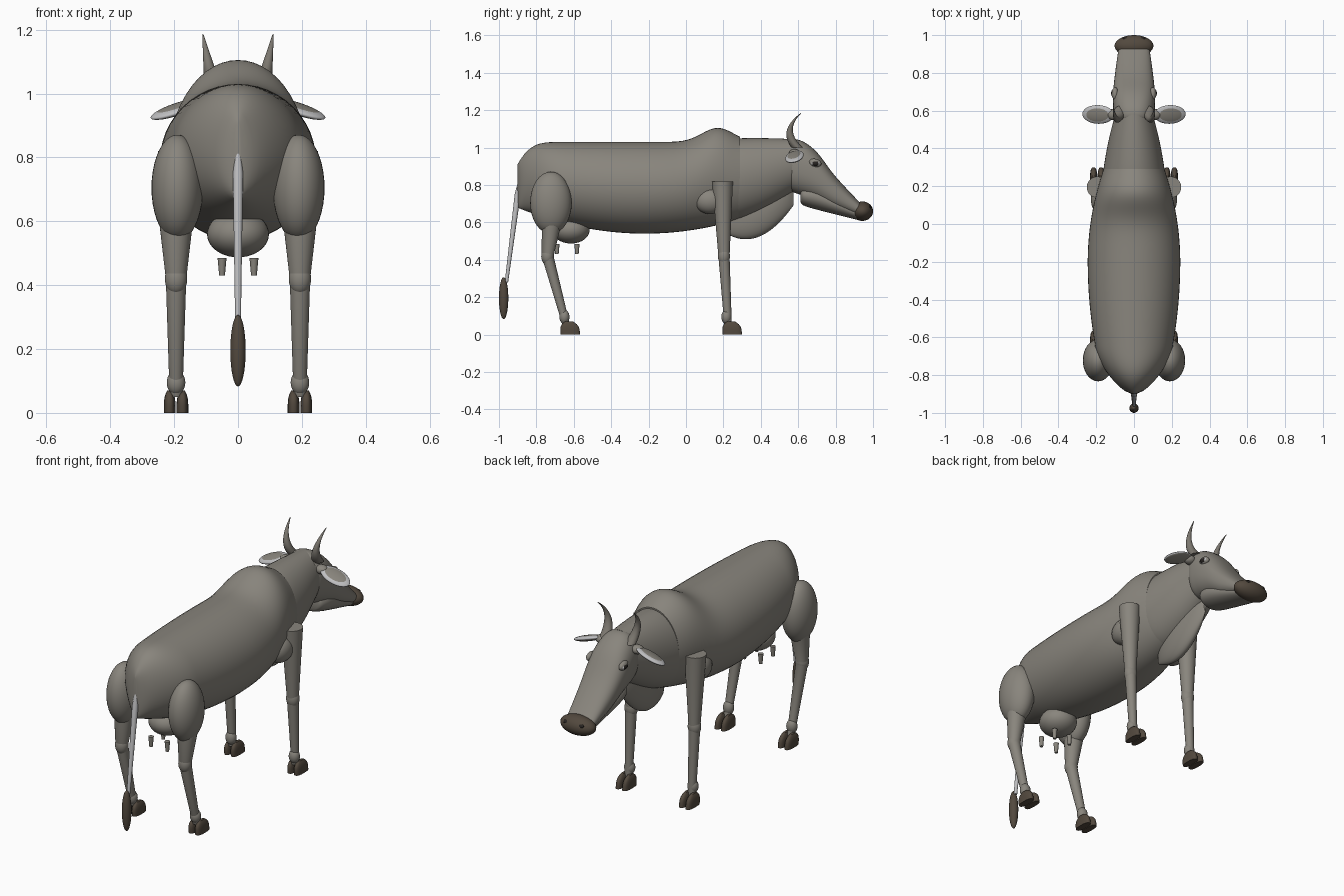
import bpy, bmesh, math
from mathutils import Matrix, Vector

if "Cube" in bpy.data.objects:
    bpy.data.objects.remove(bpy.data.objects["Cube"], do_unlink=True)


def material(name, *rgb):
    mat = bpy.data.materials.new(name)
    mat.use_nodes = True
    mat.diffuse_color = (*rgb, 1)
    bsdf = mat.node_tree.nodes["Principled BSDF"]
    bsdf.inputs["Base Color"].default_value = (*rgb, 1)
    bsdf.inputs["Roughness"].default_value = 0.8
    return mat


HIDE = material("grey hide", 0.25, 0.235, 0.205)
HORN = material("horn grey", 0.2, 0.185, 0.16)
DARK = material("dark brown", 0.085, 0.066, 0.048)
PALE = material("pale grey", 0.52, 0.52, 0.53)
BLACK = material("near black", 0.02, 0.017, 0.015)


def finish(name, bm, *materials):
    bmesh.ops.recalc_face_normals(bm, faces=bm.faces)
    mesh = bpy.data.meshes.new(name)
    bm.to_mesh(mesh)
    bm.free()
    for mat in materials:
        mesh.materials.append(mat)
    part = bpy.data.objects.new(name, mesh)
    bpy.context.collection.objects.link(part)
    bpy.ops.object.select_all(action="DESELECT")
    part.select_set(True)
    bpy.context.view_layer.objects.active = part
    bpy.ops.object.shade_smooth_by_angle(angle=math.radians(50))


def smoothed(stations, steps):
    """Catmull-Rom points between the given stations."""
    points = [Vector(s) for s in stations]
    padded = [points[0], *points, points[-1]]
    result = []
    for before, start, end, after in zip(padded, padded[1:], padded[2:], padded[3:]):
        for k in range(steps):
            t = k / steps
            lean_in, lean_out = (end - before) / 2, (after - start) / 2
            ease = t * t * (3 - 2 * t)
            result.append(start.lerp(end, ease) + lean_in * t * (1 - t) ** 2
                          - lean_out * t * t * (1 - t))
    return result + [points[-1]]


def loft(name, stations, mat, upright=True, sides=32, power=1):
    """Stations are (x, y, z, half width, half depth or height)."""
    bm = bmesh.new()
    rings = []
    for x, y, z, width, depth in stations:
        ring = []
        for i in range(sides):
            angle = math.tau * i / sides
            u, v = (math.copysign(abs(w) ** power, w)
                    for w in (math.cos(angle), math.sin(angle)))
            offset = (width * u, depth * v, 0) if upright else (width * u, 0, depth * v)
            ring.append(bm.verts.new(Vector((x, y, z)) + Vector(offset)))
        rings.append(ring)
    for lower, upper in zip(rings, rings[1:]):
        for i in range(sides):
            j = (i + 1) % sides
            bm.faces.new((lower[i], lower[j], upper[j], upper[i]))
    bm.faces.new(rings[0])
    bm.faces.new(rings[-1])
    finish(name, bm, mat)


def along_y(name, rows, **options):
    """Rows are (y, top, bottom, half width)."""
    stations = [(0, y, (top + bottom) / 2, width, (top - bottom) / 2)
                for y, top, bottom, width in rows]
    loft(name, stations, HIDE, upright=False, **options)


def limb(name, x, joints, mat=HIDE):
    """Straight tapered segments through joints of (y, z, radius)."""
    loft(name, [(x, y, z, radius, radius) for y, z, radius in joints], mat)


def blob(name, centre, radii, *materials, tilt=0, roll=0, rule=None):
    bm = bmesh.new()
    bmesh.ops.create_uvsphere(bm, u_segments=32, v_segments=20, radius=1)
    if rule:
        for face in bm.faces:
            face.material_index = rule(face.calc_center_median())
    turn = Matrix.Rotation(roll, 4, "Y") @ Matrix.Rotation(tilt, 4, "X")
    bm.transform(Matrix.Translation(centre) @ turn @ Matrix.Diagonal((*radii, 1)))
    finish(name, bm, *(materials or (HIDE,)))


def span(start, end, count):
    return [start + (end - start) * i / count for i in range(count + 1)]


def body_row(y):
    """Rounded rump, sagging belly and a hump over the shoulders."""
    rump = min(1, max(0.005, (y + 0.9) / 0.25))
    hump = math.exp(-((y - 0.17) / 0.12) ** 2)
    top = 1.03 + 0.075 * hump - 0.12 * (1 - rump) ** 4
    bottom = 0.54 + 0.3 * (y + 0.22) ** 2
    taper = 0.35 if y > -0.2 else 0.2
    width = (0.245 - taper * (y + 0.2) ** 2) * math.sin(rump * math.pi / 2) ** 0.5
    return y, top, bottom, width


def dewlap_row(y):
    """Thin hanging fold with a curved lower edge."""
    across = (y - 0.2) / 0.375
    width = 0.05 * max(0.02, math.sin(math.pi * across)) ** 0.5
    return y, 0.64 + 0.4 * y, 0.51 + 2.8 * (y - 0.32) ** 2, width


# Trunk, neck and dewlap
along_y("body", [body_row(y) for y in span(-0.9, 0.29, 70)], sides=48)
along_y("dewlap", [dewlap_row(y) for y in span(0.2, 0.575, 30)])
neck = [(0.2, 1.04, 0.61, 0.17), (0.3, 1.05, 0.62, 0.16),
        (0.44, 1.05, 0.68, 0.135), (0.58, 1.045, 0.77, 0.1)]
along_y("neck", smoothed(neck, 6), sides=48)

# Head
head = [(0.535, 1, 0.82, 0.07), (0.56, 1.04, 0.77, 0.1), (0.62, 1.035, 0.745, 0.11),
        (0.7, 0.975, 0.715, 0.11), (0.8, 0.845, 0.67, 0.1), (0.94, 0.695, 0.625, 0.08)]
along_y("head", smoothed(head, 6), sides=48, power=0.85)
jaw = [(0.612, 0.79, 0.71, 0.05), (0.63, 0.8, 0.69, 0.08),
       (0.72, 0.79, 0.663, 0.09), (0.92, 0.68, 0.613, 0.07)]
along_y("jaw", smoothed(jaw, 6))
blob("muzzle", (0, 0.943, 0.66), (0.103, 0.057, 0.052), DARK)

# Udder and tail
blob("udder", (0, -0.615, 0.56), (0.097, 0.1, 0.073))
tail = [(-0.885, 0.855, 0.004), (-0.9, 0.75, 0.016), (-0.96, 0.28, 0.009)]
limb("tail", 0, tail, PALE)
blob("tail_tuft", (0, -0.975, 0.195), (0.024, 0.025, 0.112), DARK)


def ear_rule(point):
    """Pale rim on the upper side, hide in the hollow and underneath."""
    return int(point.z > -0.25 and math.hypot(point.x, point.y) > 0.7)


def build_hoof(name, x, y):
    """Claw with a flat sole and a rounded top."""
    stations = []
    for t in span(0, 1, 10):
        size = 1 - 0.6 * t ** 4
        stations.append((x, y - 0.007 * t, 0.07 * t, 0.0185 * size, 0.052 * size))
    loft(name, stations, DARK, power=0.75)


front_leg = [(0.195, 0.82, 0.056), (0.203, 0.42, 0.03), (0.225, 0.05, 0.02)]
hind_leg = [(-0.71, 0.66, 0.06), (-0.74, 0.42, 0.032), (-0.64, 0.05, 0.02)]

for s, side in ((1, "left"), (-1, "right")):
    # Horn curving back, then forward to the tip
    horn = []
    for t in span(0, 1, 20):
        radius = 0.002 + 0.028 * (1 - t)
        horn.append((s * (0.075 + 0.035 * t), 0.555 + 0.2 * (t - 0.45) ** 2,
                     1 + 0.185 * t, radius, radius))
    loft(f"{side}_horn", horn, HORN)

    # Ear, eye and nostril
    blob(f"{side}_ear", (s * 0.19, 0.58, 0.951), (0.088, 0.051, 0.016), HIDE, PALE,
         tilt=0.25, roll=s * 0.32, rule=ear_rule)
    blob(f"{side}_ear_root", (s * 0.108, 0.58, 0.968), (0.035, 0.03, 0.024))
    blob(f"{side}_eyelid", (s * 0.1, 0.69, 0.918), (0.017, 0.034, 0.022), tilt=-0.2)
    blob(f"{side}_eye", (s * 0.108, 0.692, 0.915), (0.013, 0.024, 0.014), PALE, BLACK,
         rule=lambda point: int(s * point.x > 0.4 and abs(point.y) < 0.65))
    blob(f"{side}_nostril", (s * 0.045, 0.984, 0.68), (0.017, 0.007, 0.01), BLACK, tilt=0.5)

    # Shoulder, thigh and flank
    blob(f"{side}_shoulder", (s * 0.168, 0.13, 0.715), (0.06, 0.085, 0.07))
    blob(f"{side}_thigh", (s * 0.19, -0.722, 0.705), (0.081, 0.111, 0.166))
    blob(f"{side}_flank", (s * 0.165, -0.69, 0.79), (0.055, 0.085, 0.075))

    # Legs with knees, fetlocks, cloven hooves, and the teats
    for end, joints, toe in (("front", front_leg, 0.248), ("hind", hind_leg, -0.618)):
        name = f"{side}_{end}"
        x = s * 0.194
        knee_y, knee_z, knee_radius = joints[1]
        limb(f"{name}_leg", x, joints)
        blob(f"{name}_knee", (x, knee_y, knee_z), (0.035, knee_radius + 0.002, 0.05))
        blob(f"{name}_fetlock", (x, toe - 0.032, 0.095), (0.029, 0.027, 0.038))
        for claw, shift in (("inner", -0.02), ("outer", 0.02)):
            build_hoof(f"{name}_{claw}_hoof", x + s * shift, toe)
        teat_y = -0.583 if end == "front" else -0.69
        limb(f"{name}_teat", s * 0.05, [(teat_y, 0.485, 0.014), (teat_y, 0.43, 0.009)])
